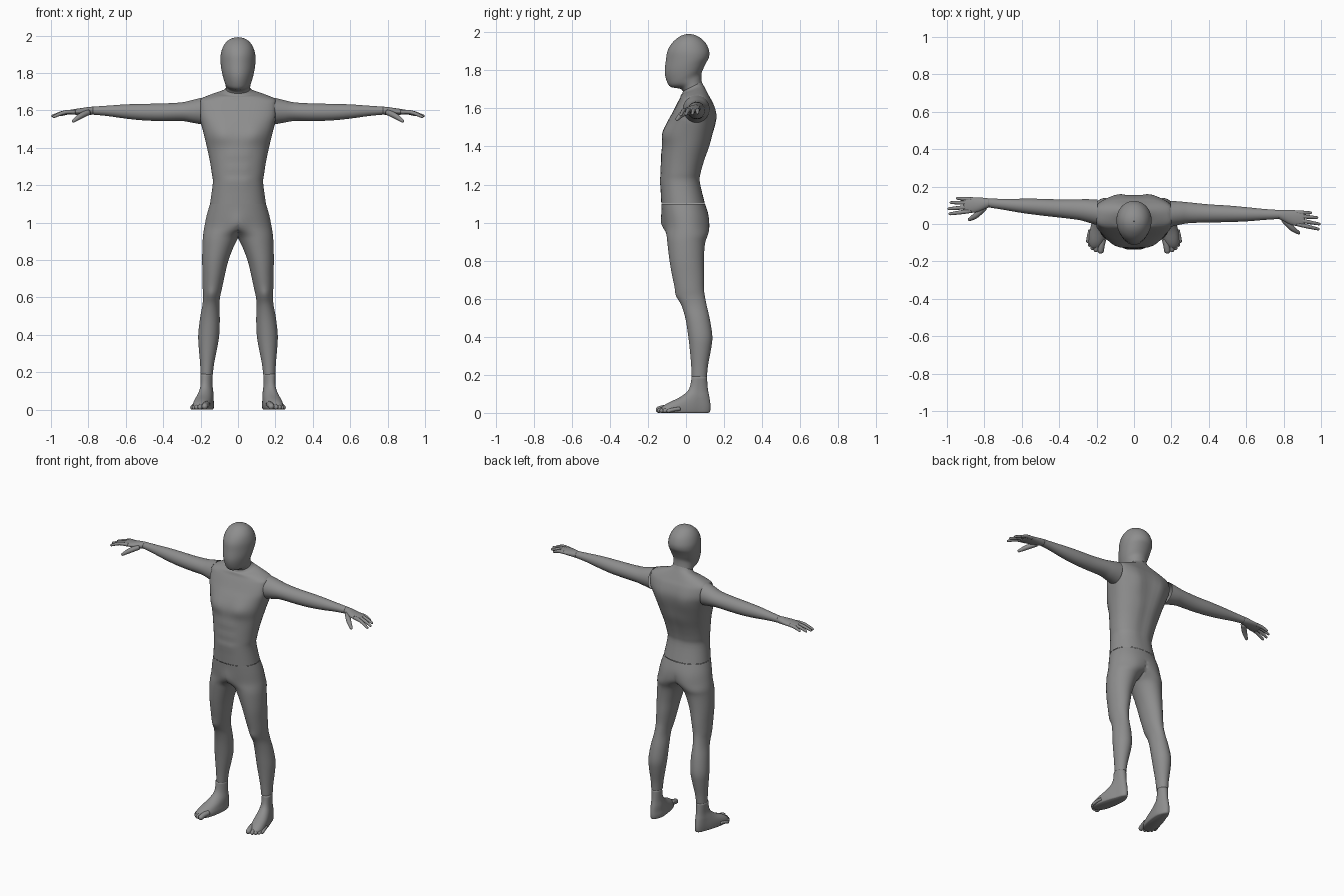
import bpy, bmesh, math
from mathutils import Vector

if "Cube" in bpy.data.objects:
    bpy.data.objects.remove(bpy.data.objects["Cube"])

SEG = 40
grey = bpy.data.materials.new("dark_grey")
grey.diffuse_color = (.27, .27, .27, 1)
grey.use_nodes = True
grey.node_tree.nodes["Principled BSDF"].inputs["Base Color"].default_value = grey.diffuse_color


def spline(rows, steps=4):
    """Catmull-Rom through rows of equal length."""
    out, last = [], len(rows) - 1
    for i in range(last):
        a, b, c, d = rows[max(i - 1, 0)], rows[i], rows[i + 1], rows[min(i + 2, last)]
        for k in range(steps):
            t = k / steps
            out.append([0.5 * (2 * q + (r - p) * t + (2 * p - 5 * q + 4 * r - s) * t * t
                               + (3 * q - p - 3 * r + s) * t ** 3)
                        for p, q, r, s in zip(a, b, c, d)])
    return out + [list(rows[-1])]


def skin(bm, rings, cap=False):
    vs = [[bm.verts.new(p) for p in ring] for ring in rings]
    n = len(vs[0])
    for a, b in zip(vs, vs[1:]):
        for i in range(n):
            bm.faces.new((a[i], a[(i + 1) % n], b[(i + 1) % n], b[i]))
    if cap:
        bm.faces.new(vs[0])
        bm.faces.new(vs[-1])


def loft(bm, rows, fix, cap=False):
    """Rows: level, u min, u max, v min, v max, roundness, tilt, egg."""
    full = [tuple(r) + (2.0, 0.0, 0.0)[len(r) - 5:] for r in rows]
    rings = []
    for t, u0, u1, v0, v1, n, tilt, egg in spline(full):
        ring = []
        for i in range(SEG):
            a = 2 * math.pi * (i + 0.5) / SEG
            c, s = math.cos(a), math.sin(a)
            cu = math.copysign(abs(c) ** (2 / n), c) * (1 + egg * s)
            sv = math.copysign(abs(s) ** (2 / n), s)
            dv = (v1 - v0) / 2 * sv
            ring.append(fix((u0 + u1) / 2 + (u1 - u0) / 2 * cu, (v0 + v1) / 2 + dv, t + tilt * dv))
        rings.append(ring)
    skin(bm, rings, cap)


def tube(bm, pts, fix, n=12):
    """Rounded tapering finger; points are x, y, z, radius."""
    rows = spline(pts)
    d = (Vector(rows[-1][:3]) - Vector(rows[-2][:3])).normalized()
    tip, r = Vector(rows[-1][:3]), rows[-1][3]
    rows += [[*(tip + d * r * math.sin(a)), r * math.cos(a)] for a in (0.5, 1.0, 1.45)]
    rings = []
    for i, (x, y, z, r) in enumerate(rows):
        d = Vector(rows[min(i + 1, len(rows) - 1)][:3]) - Vector(rows[max(i - 1, 0)][:3])
        u = d.cross(Vector((0, 0, 1))).normalized()
        w = d.cross(u).normalized()
        rings.append([fix(*(Vector((x, y, z)) + r * (math.cos(2 * math.pi * k / n) * u
                      + math.sin(2 * math.pi * k / n) * w))) for k in range(n)])
    skin(bm, rings, True)


def swell(bm, x, z, rx, rz, amount, front):
    """Soft muscle bump along y on both sides of the body."""
    for v in bm.verts:
        if (v.normal.y < 0) == front:
            g = max(math.exp(-((v.co.x - s * x) / rx) ** 2 - ((v.co.z - z) / rz) ** 2) for s in (1, -1))
            v.co.y += amount * g * abs(v.normal.y)


def finish(bm, name, smooth=0):
    bmesh.ops.recalc_face_normals(bm, faces=bm.faces)
    me = bpy.data.meshes.new(name)
    bm.to_mesh(me)
    bm.free()
    me.materials.append(grey)
    for p in me.polygons:
        p.use_smooth = True
    ob = bpy.data.objects.new(name, me)
    bpy.context.collection.objects.link(ob)
    if smooth:
        m = ob.modifiers.new("soften", 'SMOOTH')
        m.factor, m.iterations = 0.5, smooth


def plain(u, v, t):
    return Vector((u, v, t))


# Head with upper neck
bm = bmesh.new()
head = [(1.715, .065, -.016, .083, .5, 0), (1.733, .066, -.032, .081, .52, 0),
        (1.75, .071, -.08, .083, .46, .08), (1.778, .08, -.1, .095, .4, .13),
        (1.817, .088, -.112, .109, .25, .13), (1.86, .093, -.106, .121, .08, .1),
        (1.90, .092, -.098, .122, 0, .06), (1.94, .08, -.076, .106, 0, 0),
        (1.97, .058, -.045, .076, 0, 0), (1.986, .03, -.015, .045, 0, 0), (1.991, .002, .013, .017, 0, 0)]
loft(bm, [(z, -w, w, f, b, 2.0, t, e) for z, w, f, b, t, e in head], plain)
finish(bm, "head")

# Torso, flattened at the shoulder seams
bm = bmesh.new()
torso = [(1.10, .15, -.13, .10, 2.2, 0), (1.21, .135, -.135, .076, 2.2, 0), (1.26, .14, -.133, .08, 2.2, 0),
         (1.33, .151, -.13, .10, 2.2, 0), (1.40, .166, -.126, .125, 2.2, 0), (1.46, .18, -.12, .138, 2.4, 0),
         (1.53, .199, -.096, .150, 2.6, 0), (1.58, .214, -.07, .150, 2.8, 0), (1.63, .216, -.045, .138, 2.8, 0),
         (1.658, .207, -.032, .123, 2.6, .05), (1.685, .14, -.026, .105, 2.2, .2),
         (1.70, .085, -.02, .092, 2.0, .4), (1.715, .065, -.016, .083, 2.0, .5)]
loft(bm, [(z, -w, w, f, b, n, t, 0) for z, w, f, b, n, t in torso],
     lambda u, v, t: Vector((max(-.2, min(.2, u)), v, t)))
bmesh.ops.recalc_face_normals(bm, faces=bm.faces)
bm.normal_update()
swell(bm, .085, 1.475, .06, .05, -.014, True)     # chest
swell(bm, .085, 1.55, .05, .09, .012, False)      # shoulder blades
swell(bm, 0, 1.40, .025, .2, -.010, False)        # spine groove
for z in (1.36, 1.29, 1.22):                      # abdomen
    swell(bm, .035, z, .025, .025, -.004, True)
finish(bm, "torso")

# Pelvis and legs in one piece
leg = [(1.10, -.15, .15, -.13, .10, 2.2), (1.04, -.165, .168, -.125, .118, 2.1),
       (.98, -.11, .18, -.113, .12), (.935, -.02, .187, -.103, .113), (.89, .014, .19, -.098, .10),
       (.80, .05, .192, -.087, .094), (.72, .07, .19, -.073, .095), (.65, .085, .189, -.057, .095),
       (.61, .094, .187, -.046, .10), (.56, .10, .19, -.022, .11), (.49, .097, .203, -.002, .126),
       (.40, .10, .213, .012, .139), (.33, .111, .21, .02, .131), (.25, .127, .203, .027, .116),
       (.187, .135, .2, .03, .11)]
bm = bmesh.new()
for s in (1, -1):
    loft(bm, leg, lambda u, v, t: Vector((s * max(0, u), v, t)))
inner = [f for f in bm.faces if all(abs(v.co.x) < 1e-6 for v in f.verts)]
bmesh.ops.delete(bm, geom=inner, context='FACES')
bmesh.ops.remove_doubles(bm, verts=bm.verts, dist=1e-5)
bmesh.ops.recalc_face_normals(bm, faces=bm.faces)
bm.normal_update()
swell(bm, 0, .985, .035, .05, -.02, True)         # groin
swell(bm, .085, .99, .05, .06, .006, False)       # buttocks
swell(bm, .145, .62, .025, .03, -.006, True)      # kneecaps
finish(bm, "pelvis_and_legs", 2)

# Feet, turned out, with toes
foot = [(.191, .135, .2, .03, .11), (.126, .135, .198, .016, .115, 2, 0, -.05),
        (.084, .128, .205, -.03, .123, 2.1, 0, -.12), (.05, .122, .212, -.1, .128, 2.2, 0, -.2),
        (.025, .118, .214, -.13, .129, 2.3, 0, -.24), (.006, .12, .212, -.132, .126, 2.3, 0, -.24),
        (0, .126, .207, -.124, .118, 2.3, 0, -.24)]
toes = [(.178, -.142, .017), (.203, -.138, .013), (.221, -.127, .012), (.236, -.111, .011), (.246, -.092, .010)]
for s, side in ((1, "left"), (-1, "right")):
    bm = bmesh.new()
    loft(bm, foot, lambda u, v, t: Vector((s * (u - .2 * min(0, v - .07)), v, t)), True)
    for x, y, r in toes:
        tube(bm, [(x - .012, y + .06, r + .012, r), (x - .004, y + .025, r + .007, r), (x, y, r, r)],
             lambda a, b, c: Vector((s * a, b, max(0, c))))
    finish(bm, side + "_foot")

# Arms and hands; one arm is swept slightly further back
arm = [(.195, 1.525, 1.668, -.015, .124), (.25, 1.535, 1.654, -.003, .12), (.3, 1.543, 1.643, .005, .115),
       (.4, 1.543, 1.637, .008, .105), (.5, 1.546, 1.635, .01, .099), (.6, 1.556, 1.632, .014, .09),
       (.7, 1.57, 1.625, .022, .08), (.775, 1.577, 1.62, .027, .075)]
palm = [(.775, 1.577, 1.62, .027, .075), (.80, 1.576, 1.618, .015, .076), (.84, 1.576, 1.612, -.004, .075),
        (.88, 1.577, 1.606, -.012, .072), (.905, 1.58, 1.601, -.01, .068), (.915, 1.588, 1.594, .0, .055)]
fingers = [(.0, .985, -.027, 1.566), (.022, .99, .0, 1.570), (.043, .978, .034, 1.573), (.061, .945, .06, 1.576)]
for s, side in ((1, "left"), (-1, "right")):
    def place(x, y, z):
        return Vector((s * x, y + (.008 + .093 * (x - .2) if s < 0 else 0), z))
    bm = bmesh.new()
    loft(bm, arm, lambda u, v, t: place(t, v, u))
    finish(bm, side + "_arm")
    bm = bmesh.new()
    loft(bm, palm, lambda u, v, t: place(t, v, u), True)
    for y, tx, ty, tz in fingers:
        tube(bm, [(.87, y, 1.592, .011), ((.87 + tx) / 2, (y + ty) / 2, 1.589, .0105), (tx, ty, tz, .0075)], place)
    tube(bm, [(.80, .025, 1.59, .016), (.845, -.022, 1.568, .015), (.88, -.047, 1.543, .009)], place)
    finish(bm, side + "_hand")
